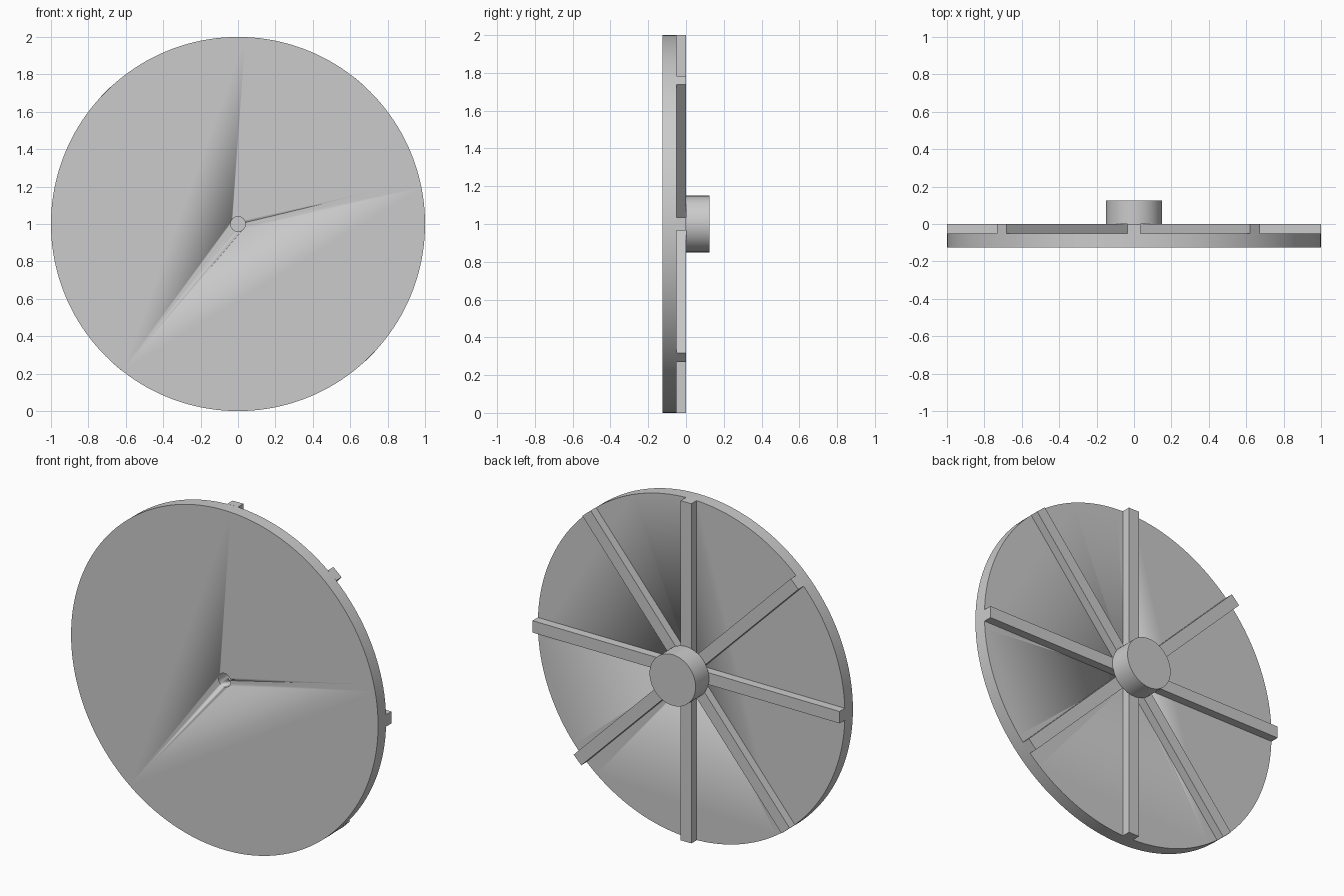
import bpy
from math import radians, cos, sin, pi
from mathutils import Matrix

cube = bpy.data.objects.get("Cube")
if cube:
    bpy.data.objects.remove(cube, do_unlink=True)

CENTRE_Z = 1.0
RIB_WIDTH = 0.07

grey = bpy.data.materials.new("light grey")
grey.use_nodes = True
colour = (0.6, 0.6, 0.6, 1)
grey.diffuse_color = colour
grey.node_tree.nodes["Principled BSDF"].inputs["Base Color"].default_value = colour


def cylinder(name, radius, y0, y1, sides):
    """Cylinder lying along y, from y0 to y1, on the wheel axis."""
    bpy.ops.mesh.primitive_cylinder_add(
        vertices=sides, radius=radius, depth=y1 - y0,
        location=(0, (y0 + y1) / 2, CENTRE_Z), rotation=(pi / 2, 0, 0))
    ob = bpy.context.object
    ob.name = name
    ob.data.materials.append(grey)
    bpy.ops.object.shade_smooth_by_angle(angle=radians(30))
    return ob


def bar(name, angle):
    """Full-diameter rib on the back of the disc, tilted up by angle."""
    bpy.ops.mesh.primitive_cube_add(size=1, location=(0, -0.025, CENTRE_Z))
    ob = bpy.context.object
    ob.name = name
    ob.data.transform(Matrix.Rotation(-radians(angle), 4, 'Y')
                      @ Matrix.Diagonal((2, 0.05, RIB_WIDTH, 1)))
    ob.data.materials.append(grey)
    return ob


def cut(ob, tool):
    mod = ob.modifiers.new("bore", 'BOOLEAN')
    mod.operation = 'DIFFERENCE'
    mod.solver = 'EXACT'
    mod.object = tool


# Disc, hub and the ribs between them
disc = cylinder("disc", 1.0, -0.125, -0.05, 160)
hub = cylinder("hub", 0.15, 0, 0.125, 64)
ribs = [bar("horizontal_rib", 0), bar("vertical_rib", 90),
        bar("rising_rib", 49.6), bar("falling_rib", 135)]

# Blind bore from the front, ending at the hub
bore = cylinder("bore_cutter", 0.04, -0.2, 0.001, 32)
bore.hide_render = True
bore.hide_viewport = True
bore.display_type = 'WIRE'
for part in [disc] + ribs:
    cut(part, bore)
